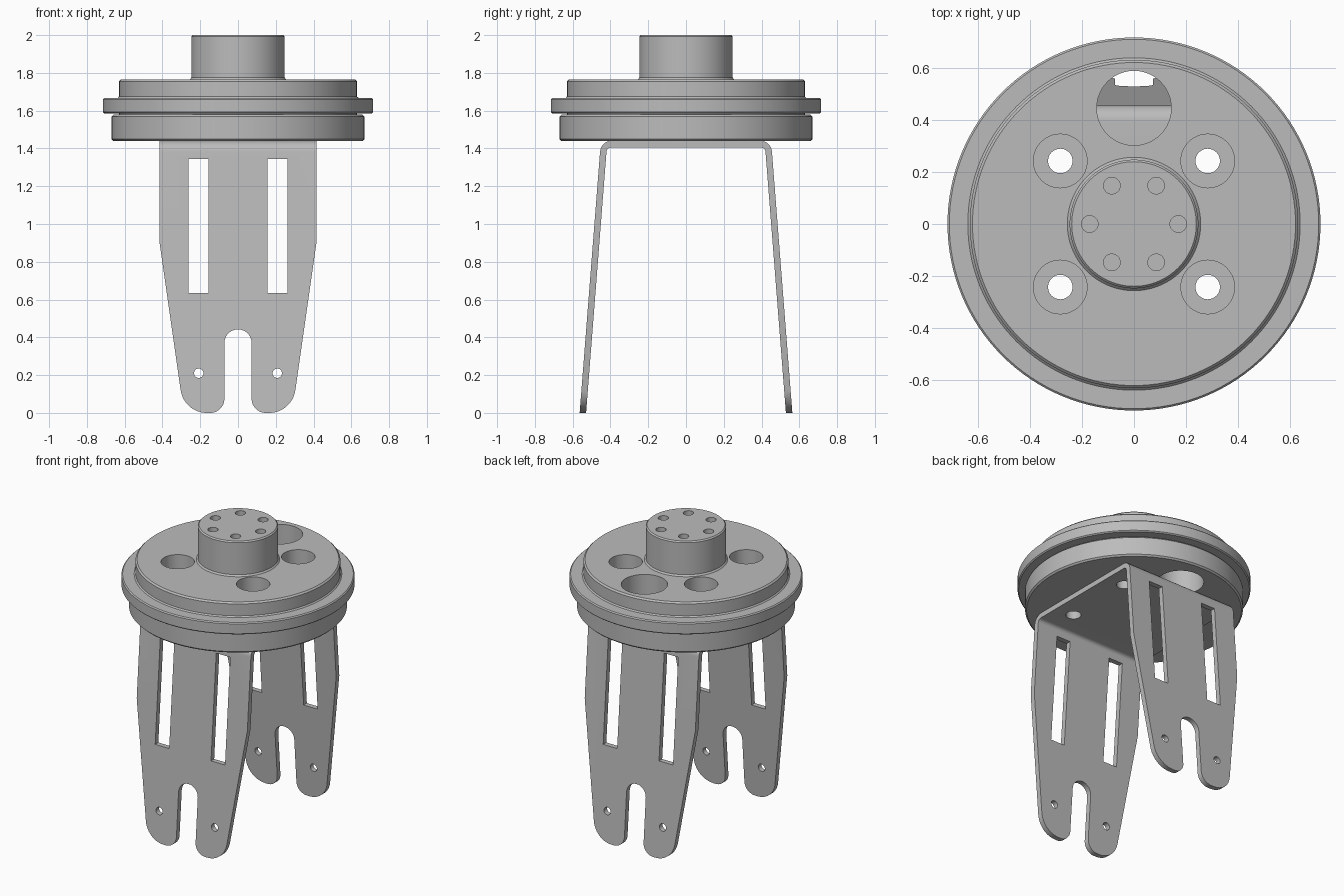
import bpy, bmesh
from math import sin, cos, pi, radians
from mathutils import Matrix

if "Cube" in bpy.data.objects:
    bpy.data.objects.remove(bpy.data.objects["Cube"])

GREY = (0.5, 0.5, 0.5, 1)
metal = bpy.data.materials.new("light grey metal")
metal.use_nodes = True
metal.diffuse_color = GREY
metal.node_tree.nodes["Principled BSDF"].inputs["Base Color"].default_value = GREY


def make(name, bm):
    bmesh.ops.recalc_face_normals(bm, faces=bm.faces)
    mesh = bpy.data.meshes.new(name)
    bm.to_mesh(mesh)
    bm.free()
    mesh.materials.append(metal)
    ob = bpy.data.objects.new(name, mesh)
    bpy.context.collection.objects.link(ob)
    return ob


def lathe(name, profile, steps=128):
    bm = bmesh.new()
    vs = [bm.verts.new((r, 0, z)) for r, z in profile]
    es = [bm.edges.new(pair) for pair in zip(vs, vs[1:])]
    bmesh.ops.spin(bm, geom=vs + es, cent=(0, 0, 0), axis=(0, 0, 1),
                   angle=2 * pi, steps=steps)
    bmesh.ops.remove_doubles(bm, verts=bm.verts, dist=0.0005)
    return make(name, bm)


def prism(name, points, depth):
    """Extrude an outline, given as 3D points, along the vector depth."""
    bm = bmesh.new()
    face = bm.faces.new([bm.verts.new(p) for p in points])
    ext = bmesh.ops.extrude_face_region(bm, geom=[face])["geom"]
    moved = [g for g in ext if isinstance(g, bmesh.types.BMVert)]
    bmesh.ops.translate(bm, verts=moved, vec=depth)
    return make(name, bm)


def drills(places, radius, z0, z1, seg=48, along_y=False):
    """Cutter made of parallel cylinders."""
    bm = bmesh.new()
    for a, b in places:
        m = Matrix.Translation((a, b, (z0 + z1) / 2))
        if along_y:
            m = Matrix.Translation((a, 0, b)) @ Matrix.Rotation(pi / 2, 4, 'X')
        bmesh.ops.create_cone(bm, cap_ends=True, segments=seg, radius1=radius,
                              radius2=radius, depth=z1 - z0, matrix=m)
    return make("cutter", bm)


def cut(target, cutter, operation='DIFFERENCE'):
    mod = target.modifiers.new("cut", 'BOOLEAN')
    mod.operation, mod.solver, mod.object = operation, 'EXACT', cutter
    bpy.context.view_layer.objects.active = target
    bpy.ops.object.modifier_apply(modifier=mod.name)
    bpy.data.objects.remove(cutter)


def arc(cx, cz, r, a0, a1, n=12):
    angles = [radians(a0 + (a1 - a0) * i / n) for i in range(n + 1)]
    return [(cx + r * cos(a), cz + r * sin(a)) for a in angles]


# Turned parts
BASE, SEAM, TOP = 1.44, 1.58, 1.765
base_plate = lathe("base_plate", [
    (0, BASE), (0.66, BASE), (0.67, BASE + 0.01), (0.67, SEAM - 0.012),
    (0.658, SEAM), (0, SEAM)])
turntable = lathe("turntable", [
    (0, SEAM), (0.63, SEAM), (0.63, 1.586), (0.709, 1.586), (0.716, 1.593),
    (0.716, 1.66), (0.709, 1.667), (0.638, 1.667), (0.63, 1.675),
    (0.63, TOP - 0.01), (0.62, TOP), (0.256, TOP), (0.247, TOP + 0.01),
    (0.247, 1.992), (0.239, 2), (0, 2)])

# Mounting holes, cable opening and hub screw holes
mounts = [(sx * 0.283, sy * 0.242) for sx in (-1, 1) for sy in (-1, 1)]
opening = [(0, 0.445)]
hub_ring = [(0.17 * cos(i * pi / 3), 0.17 * sin(i * pi / 3)) for i in range(6)]
cut(turntable, drills(mounts, 0.103, 1.5, 1.9))
cut(turntable, drills(opening, 0.143, 1.5, 1.9, 64))
cut(turntable, drills(hub_ring, 0.032, 1.88, 2.1, 32))
cut(base_plate, drills(mounts, 0.103, 1.53, 1.7))
cut(base_plate, drills(mounts, 0.047, 1.3, 1.7))
cut(base_plate, drills(opening, 0.143, 1.3, 1.7, 64))

# Bent strap: side profile with rounded corners and splayed legs
LEAN, LENGTH, BEND, THICK = 4.47, 1.43, 0.06, 0.034
dy, dz = sin(radians(LEAN)) * LENGTH, -cos(radians(LEAN)) * LENGTH


def half_side(radius):
    bend = arc(0.395, BASE - BEND, radius, 90, LEAN, 10)
    y, z = bend[-1]
    return bend + [(y + dy, z + dz)]


outer, inner = half_side(BEND), half_side(BEND - THICK)
right = outer + inner[::-1]
left_outer = [(-y, z) for y, z in outer][::-1]
left_inner = [(-y, z) for y, z in inner]
side = left_outer + right + left_inner
bracket = prism("leg_bracket", [(-0.5, y, z) for y, z in side], (1, 0, 0))

# Front outline: tapered legs with round feet and an arched notch
half = [(0.415, 1.6), (0.415, 0.9)]
half += arc(0.165, 0.14, 0.14, -8, -90)
half += arc(0.147, 0.075, 0.075, -90, -180)
half += arc(0, 0.37, 0.072, 0, 90)
outline = half + [(-x, z) for x, z in half[-2::-1]]
cut(bracket, prism("cutter", [(x, -1, z) for x, z in outline], (0, 2, 0)),
    'INTERSECT')

# Long slots, pin holes and screw holes
for s in (-1, 1):
    slot = [(s * x, -1, z) for x, z in
            ((0.157, 0.635), (0.262, 0.635), (0.262, 1.345), (0.157, 1.345))]
    cut(bracket, prism("cutter", slot, (0, 2, 0)))
cut(bracket, drills([(-0.208, 0.21), (0.208, 0.21)], 0.025, -1, 1, 24, True))
cut(bracket, drills(mounts, 0.047, 1.35, 1.5))

# Smooth round surfaces, keep edges sharp
bpy.ops.object.select_all(action='DESELECT')
for ob in (base_plate, turntable, bracket):
    ob.select_set(True)
bpy.context.view_layer.objects.active = bracket
bpy.ops.object.shade_smooth_by_angle(angle=radians(30))
